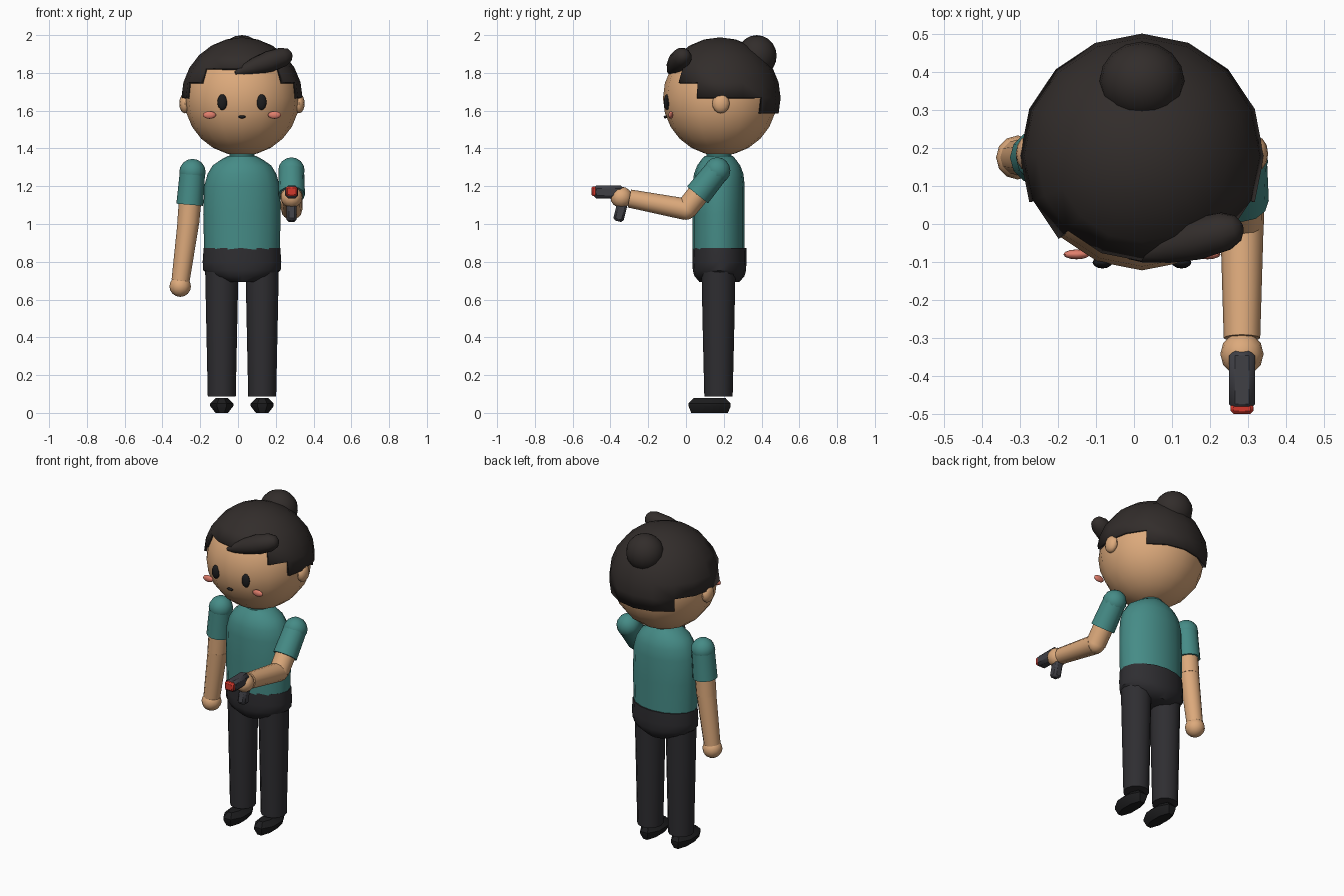
import bpy, bmesh
from math import pi, sin, cos, radians, atan2, degrees
from mathutils import Vector, Matrix

if "Cube" in bpy.data.objects:
    bpy.data.objects.remove(bpy.data.objects["Cube"])

CX, CY = 0.021, 0.175          # body axis


def material(name, rgb):
    m = bpy.data.materials.new(name)
    m.diffuse_color = (*rgb, 1)
    m.use_nodes = True
    m.node_tree.nodes["Principled BSDF"].inputs["Base Color"].default_value = m.diffuse_color
    return m


SKIN = material("skin", (0.72, 0.40, 0.20))
SHIRT = material("shirt", (0.06, 0.26, 0.24))
TROUSERS = material("trousers", (0.028, 0.027, 0.031))
HAIR = material("hair", (0.032, 0.026, 0.024))
BLACK = material("black", (0.012, 0.012, 0.013))
METAL = material("metal", (0.05, 0.05, 0.06))
RED = material("red", (0.65, 0.04, 0.025))
BLUSH = material("blush", (0.75, 0.21, 0.15))


def finish(name, bm, mat):
    bmesh.ops.recalc_face_normals(bm, faces=bm.faces)
    me = bpy.data.meshes.new(name)
    bm.to_mesh(me)
    bm.free()
    me.materials.append(mat)
    ob = bpy.data.objects.new(name, me)
    bpy.context.collection.objects.link(ob)
    return ob


def ball(name, centre, radii, mat, seg=12, rings=8):
    bm = bmesh.new()
    bmesh.ops.create_uvsphere(bm, u_segments=seg, v_segments=rings, radius=1)
    bmesh.ops.transform(bm, verts=bm.verts,
                        matrix=Matrix.Translation(centre) @ Matrix.Diagonal((*radii, 1)))
    return finish(name, bm, mat)


def lathe(name, p0, p1, rings, mat, sides=12, turn=0.0):
    """Elliptical rings (t, rx, ry) strung along the line p0-p1, capped."""
    p0, p1 = Vector(p0), Vector(p1)
    rot = Vector((0, 0, 1)).rotation_difference((p1 - p0).normalized())
    bm = bmesh.new()
    loops = []
    for t, rx, ry in rings:
        c = p0.lerp(p1, t)
        loops.append([bm.verts.new(c + rot @ Vector((rx * cos(a), ry * sin(a), 0)))
                      for a in (2 * pi * i / sides + turn for i in range(sides))])
    for lo, hi in zip(loops, loops[1:]):
        for i in range(sides):
            j = (i + 1) % sides
            bm.faces.new((lo[i], lo[j], hi[j], hi[i]))
    bm.faces.new(loops[0])
    bm.faces.new(loops[-1])
    return finish(name, bm, mat)


def upright(name, x, y, rings, mat, **kw):
    return lathe(name, (x, y, 0), (x, y, 1), rings, mat, **kw)


def box(name, centre, size, mat, tilt=0.0, bevel=0.012):
    bm = bmesh.new()
    bmesh.ops.create_cube(bm, size=1)
    bmesh.ops.scale(bm, verts=bm.verts, vec=size)
    bmesh.ops.bevel(bm, geom=bm.edges[:], offset=bevel, segments=1, affect='EDGES')
    bmesh.ops.transform(bm, verts=bm.verts,
                        matrix=Matrix.Translation(centre) @ Matrix.Rotation(tilt, 4, 'X'))
    return finish(name, bm, mat)


# Head and face
HC = Vector((CX, 0.18, 1.667))
ball("head", HC, (0.305, 0.302, 0.305), SKIN, 16, 12)
for s, side in ((-1, "left"), (1, "right")):
    ball(f"ear_{side}", (CX + s * 0.302, 0.185, 1.638), (0.03, 0.046, 0.052), SKIN)
    ball(f"eye_{side}", (CX + s * 0.104, -0.101, 1.645), (0.026, 0.016, 0.042), BLACK)
    ball(f"cheek_{side}", (CX + s * 0.172, -0.08, 1.577), (0.035, 0.013, 0.02), BLUSH)
ball("mouth", (CX, -0.109, 1.567), (0.02, 0.009, 0.008), BLACK)

# Hair cap: sphere with a stepped hairline, lower towards the back
bm = bmesh.new()
bmesh.ops.create_uvsphere(bm, u_segments=16, v_segments=12, radius=0.321)
cut = []
for f in bm.faces:
    c = f.calc_center_median()
    a = abs(degrees(atan2(c.x, -c.y)))       # angle away from the face
    low = 0.16 if a < 45 else 0.08 if a < 67.5 else 0.0 if a < 135 else -0.085
    if c.z < low:
        cut.append(f)
bmesh.ops.delete(bm, geom=cut, context='FACES')
bmesh.ops.translate(bm, verts=bm.verts, vec=HC)
cap = finish("hair_cap", bm, HAIR)
mod = cap.modifiers.new("thickness", 'SOLIDIFY')
mod.thickness, mod.offset = 0.018, -1
ball("hair_bun", (CX, 0.375, 1.89), (0.112, 0.105, 0.11), HAIR, 16, 10)
lathe("hair_fringe", (-0.015, -0.085, 1.80), (0.283, -0.008, 1.9),
      [(0, .008, .008), (.12, .027, .027), (.35, .046, .046), (.6, .057, .057),
       (.85, .052, .052), (.96, .035, .035), (1, .015, .015)], HAIR)

# Torso, collar and hips
upright("shirt", CX, CY - 0.002,
        [(.86, .2, .138), (1.05, .205, .138), (1.2, .2, .138), (1.265, .182, .131),
         (1.31, .155, .114), (1.34, .112, .092), (1.36, .075, .075)], SHIRT, sides=16)
upright("collar", CX, CY, [(1.33, .066, .066), (1.375, .066, .066)], SHIRT, sides=16)
upright("hips", CX, CY + 0.002,
        [(.692, .1, .105), (.725, .172, .133), (.755, .205, .141), (.80, .208, .143),
         (.874, .203, .142)], TROUSERS, sides=16)

# Legs and shoes
for s, side in ((-1, "left"), (1, "right")):
    x = CX + s * 0.107
    upright(f"thigh_{side}", x, CY - 0.003, [(.42, .081, .083), (.76, .088, .09)], TROUSERS)
    upright(f"shin_{side}", x, CY - 0.003, [(.086, .074, .075), (.42, .081, .083)], TROUSERS)
    upright(f"shoe_{side}", x, 0.125,
            [(0, .036, .105), (.036, .066, .121), (.05, .066, .121), (.08, .034, .09)],
            BLACK, sides=8, turn=pi / 8)


# Arms: shoulder, sleeve, upper arm, elbow, forearm, hand
def arm(side, shoulder, elbow, wrist, hand):
    sh, el = Vector(shoulder), Vector(elbow)
    ball(f"shoulder_{side}", sh, (.07, .07, .07), SHIRT)
    lathe(f"sleeve_{side}", sh, el, [(0, .067, .067), (.63, .071, .071)], SHIRT)
    lathe(f"upper_arm_{side}", sh, el, [(.3, .06, .06), (1, .058, .058)], SKIN)
    ball(f"elbow_{side}", el, (.056, .056, .056), SKIN)
    lathe(f"forearm_{side}", el, wrist, [(0, .057, .057), (1, .048, .048)], SKIN)
    ball(f"hand_{side}", hand, (.057, .058, .056), SKIN)


arm("left", (-0.241, CY, 1.275), (-0.264, CY, 1.0), (-0.304, CY, 0.70), (-0.306, CY, 0.67))
arm("right", (0.283, 0.165, 1.283), (0.284, 0.0, 1.078), (0.284, -0.3, 1.135), (0.284, -0.342, 1.141))

# Held pistol with red muzzle
box("pistol_body", (0.284, -0.41, 1.17), (0.068, 0.16, 0.07), METAL, bevel=0.016)
box("pistol_grip", (0.284, -0.345, 1.075), (0.052, 0.056, 0.125), METAL, tilt=radians(-14))
box("pistol_muzzle", (0.284, -0.486, 1.173), (0.06, 0.028, 0.052), RED, bevel=0.008)

# Smooth shading with sharp edges kept
bpy.ops.object.select_all(action='SELECT')
bpy.context.view_layer.objects.active = cap
bpy.ops.object.shade_smooth_by_angle(angle=radians(40))
